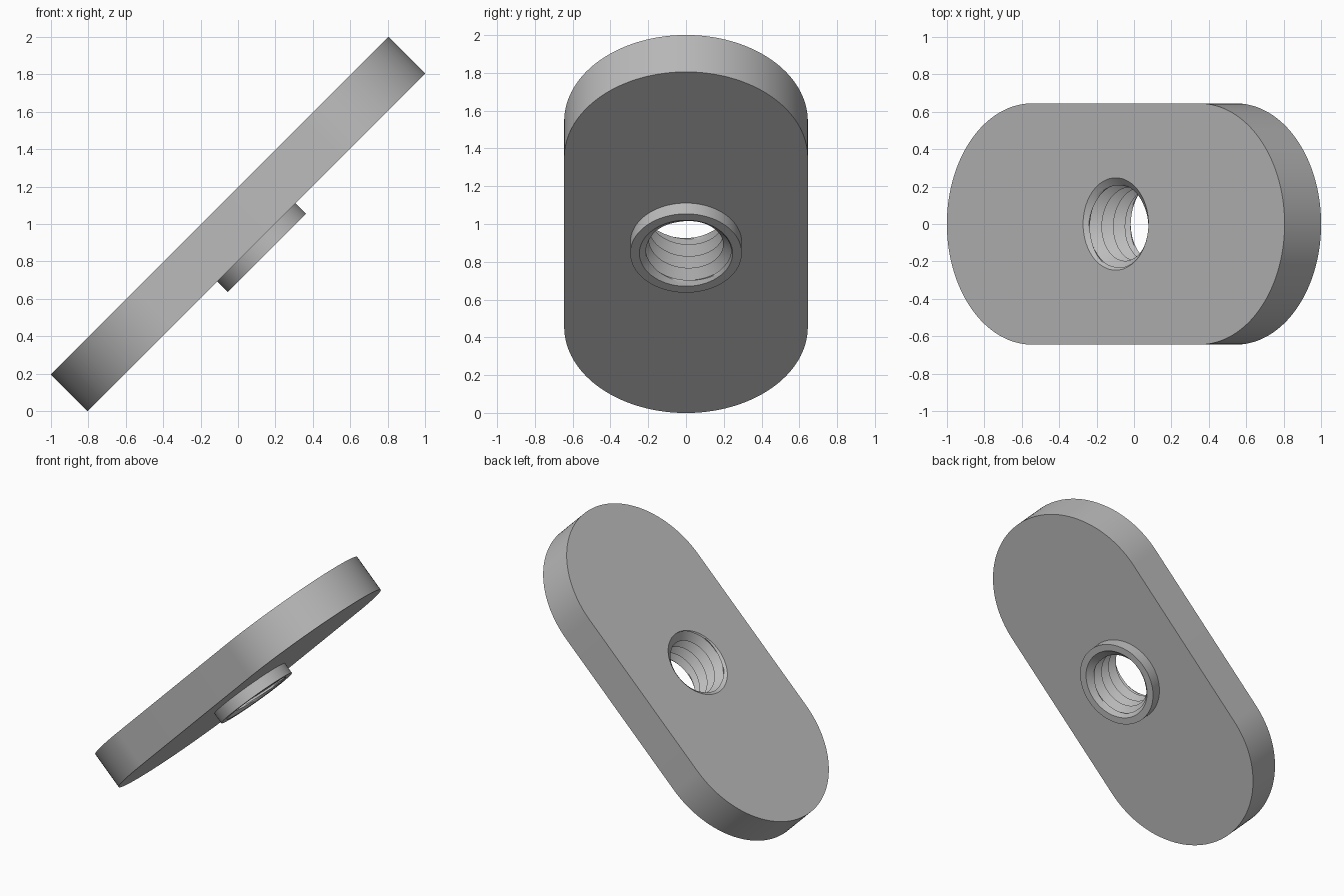
import bpy
import bmesh
from math import pi, sin, cos, radians

cube = bpy.data.objects.get("Cube")
if cube:
    bpy.data.objects.remove(cube, do_unlink=True)

N = 128                      # points around every ring
TOP, UNDER, LOW = 0.138, -0.138, -0.219
END_R, END_X = 0.645, 0.632  # rounded plate ends
MAJOR, MINOR, COLLAR = 0.247, 0.197, 0.295
PITCH, STEPS = 0.088, 12

steel = bpy.data.materials.new("grey steel")
steel.use_nodes = True
grey = (0.5, 0.5, 0.5, 1)
steel.diffuse_color = grey
steel.node_tree.nodes["Principled BSDF"].inputs["Base Color"].default_value = grey


def angle(i):
    return -pi / 2 + 2 * pi * (i + 0.5) / N


def circle(r, z):
    return [(r * cos(angle(i)), r * sin(angle(i)), z) for i in range(N)]


def stadium(z):
    half = N // 2
    points = []
    for side in (1, -1):
        for i in range(half):
            a = -pi / 2 + pi * i / (half - 1)
            points.append((side * (END_X + END_R * cos(a)), side * END_R * sin(a), z))
    return points


def loft(name, rings, closed=True):
    """Skin a run of rings and tilt the part into place."""
    bm = bmesh.new()
    rows = [[bm.verts.new(p) for p in ring] for ring in rings]
    count = len(rows[0])
    for a, b in zip(rows, rows[1:]):
        for i in range(count if closed else count - 1):
            j = (i + 1) % count
            bm.faces.new((a[i], b[i], b[j], a[j]))
    bmesh.ops.remove_doubles(bm, verts=bm.verts, dist=0.0001)
    mesh = bpy.data.meshes.new(name)
    bm.to_mesh(mesh)
    bm.free()
    mesh.materials.append(steel)
    obj = bpy.data.objects.new(name, mesh)
    bpy.context.collection.objects.link(obj)
    obj.location.z = 1
    obj.rotation_euler.y = radians(-45)
    bpy.ops.object.select_all(action="DESELECT")
    obj.select_set(True)
    bpy.context.view_layer.objects.active = obj
    bpy.ops.object.shade_smooth_by_angle(angle=radians(25))


# Plate with rounded ends and a round opening
loft("plate", [circle(MAJOR, TOP), stadium(TOP), stadium(UNDER), circle(COLLAR, UNDER)])

# Raised collar on the underside
loft("collar", [circle(COLLAR, UNDER), circle(COLLAR, LOW), circle(MAJOR, LOW)])


# Helical thread, countersunk at both mouths
def thread_point(k, i):
    turn = (i - 0.5) / N
    z = LOW + (k / STEPS + turn) * PITCH
    z = min(max(z, LOW), TOP)
    # crest passes the lower side of the hole close to the collar mouth
    phase = ((z - LOW) / PITCH - turn + 0.75) % 1
    r = MINOR + (MAJOR - MINOR) * 2 * min(phase, 1 - phase)
    mouth = MAJOR - 1.2 * min(z - LOW, TOP - z)
    r = max(r, mouth)
    a = -pi / 2 + 2 * pi * turn
    return (r * cos(a), r * sin(a), z)


rows = range(-STEPS - 1, int((TOP - LOW) / PITCH * STEPS) + 3)
loft("thread", [[thread_point(k, i + 1) for i in range(N + 1)] for k in rows], closed=False)
